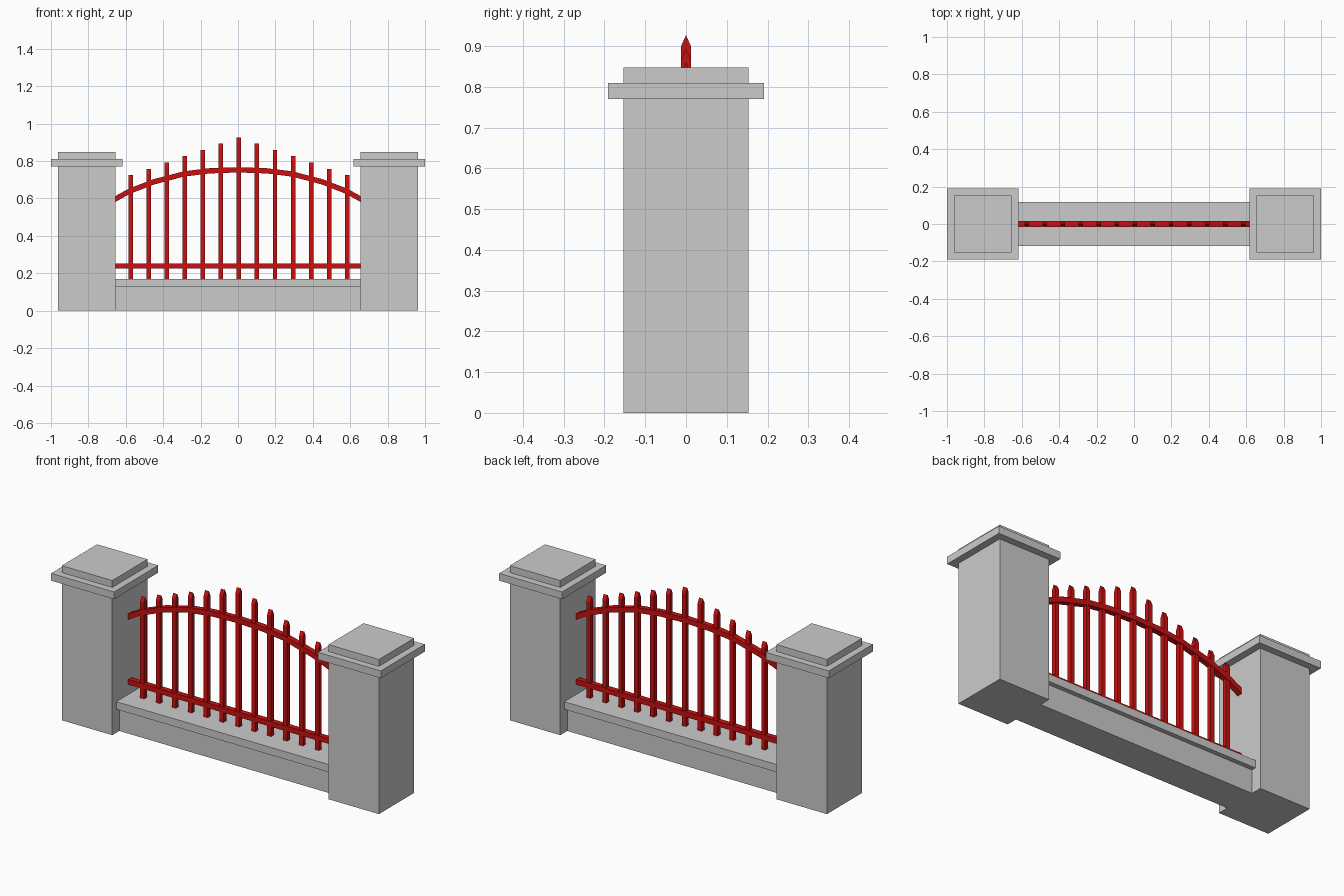
import bpy, bmesh

if "Cube" in bpy.data.objects:
    bpy.data.objects.remove(bpy.data.objects["Cube"])

red = bpy.data.materials.new("red_paint")
red.diffuse_color = (0.60, 0.005, 0.005, 1)
red.use_nodes = True
red.node_tree.nodes["Principled BSDF"].inputs["Base Color"].default_value = red.diffuse_color


def make(name, bm, mat=None):
    bmesh.ops.recalc_face_normals(bm, faces=bm.faces)
    mesh = bpy.data.meshes.new(name)
    bm.to_mesh(mesh)
    bm.free()
    ob = bpy.data.objects.new(name, mesh)
    bpy.context.collection.objects.link(ob)
    if mat:
        mesh.materials.append(mat)
    return ob


def box(name, cx, hx, hy, z0, z1, mat=None):
    bm = bmesh.new()
    bmesh.ops.create_cube(bm, size=1)
    for v in bm.verts:
        v.co = (cx + v.co.x * 2 * hx, v.co.y * 2 * hy, z0 + (v.co.z + 0.5) * (z1 - z0))
    return make(name, bm, mat)


def prism(name, profile, axis, centre, half, mat):
    """Extrude a closed profile (u, z) along x or y."""
    bm = bmesh.new()
    def point(u, z, d):
        return (centre + d, u, z) if axis == "x" else (u, centre + d, z)
    face = bm.faces.new([bm.verts.new(point(u, z, -half)) for u, z in profile])
    new = bmesh.ops.extrude_face_region(bm, geom=[face])["geom"]
    step = (2 * half, 0, 0) if axis == "x" else (0, 2 * half, 0)
    bmesh.ops.translate(bm, vec=step, verts=[g for g in new if isinstance(g, bmesh.types.BMVert)])
    return make(name, bm, mat)


# Pillars with stepped caps
for side, s in (("left", -1), ("right", 1)):
    cx = s * 0.809
    box(f"{side}_pillar", cx, 0.153, 0.153, 0, 0.77)
    box(f"{side}_cap_slab", cx, 0.191, 0.191, 0.77, 0.81)
    box(f"{side}_cap_top", cx, 0.153, 0.153, 0.81, 0.848)

# Low wall and its overhanging coping
box("low_wall", 0, 0.656, 0.092, 0, 0.128)
box("wall_coping", 0, 0.656, 0.117, 0.128, 0.17)

# Straight lower rail
box("lower_rail", 0, 0.656, 0.015, 0.225, 0.253, red)

# Arched upper rail: centre line mirrored in x, thickened along its normal
half = [(0, 0.753), (0.15, 0.748), (0.29, 0.731), (0.45, 0.689), (0.58, 0.639), (0.656, 0.597)]
path = [(-x, z) for x, z in reversed(half[1:])] + half
upper, lower = [], []
for i, (x, z) in enumerate(path):
    a, b = path[max(i - 1, 0)], path[min(i + 1, len(path) - 1)]
    slope = (b[1] - a[1]) / (b[0] - a[0])
    t = 0.014 * (1 + slope * slope) ** 0.5
    upper.append((x, z + t))
    lower.append((x, z - t))
prism("arched_rail", upper + lower[::-1], "y", 0, 0.015, red)

# Pickets with ridged tips, stepping down from the middle
for i in range(-6, 7):
    top = 0.927 - 0.0337 * abs(i)
    w = 0.012
    profile = [(-w, 0.17), (w, 0.17), (w, top - 0.027), (0, top), (-w, top - 0.027)]
    prism(f"picket_{i + 7}", profile, "x", 0.005 + i * 0.0964, w, red)
